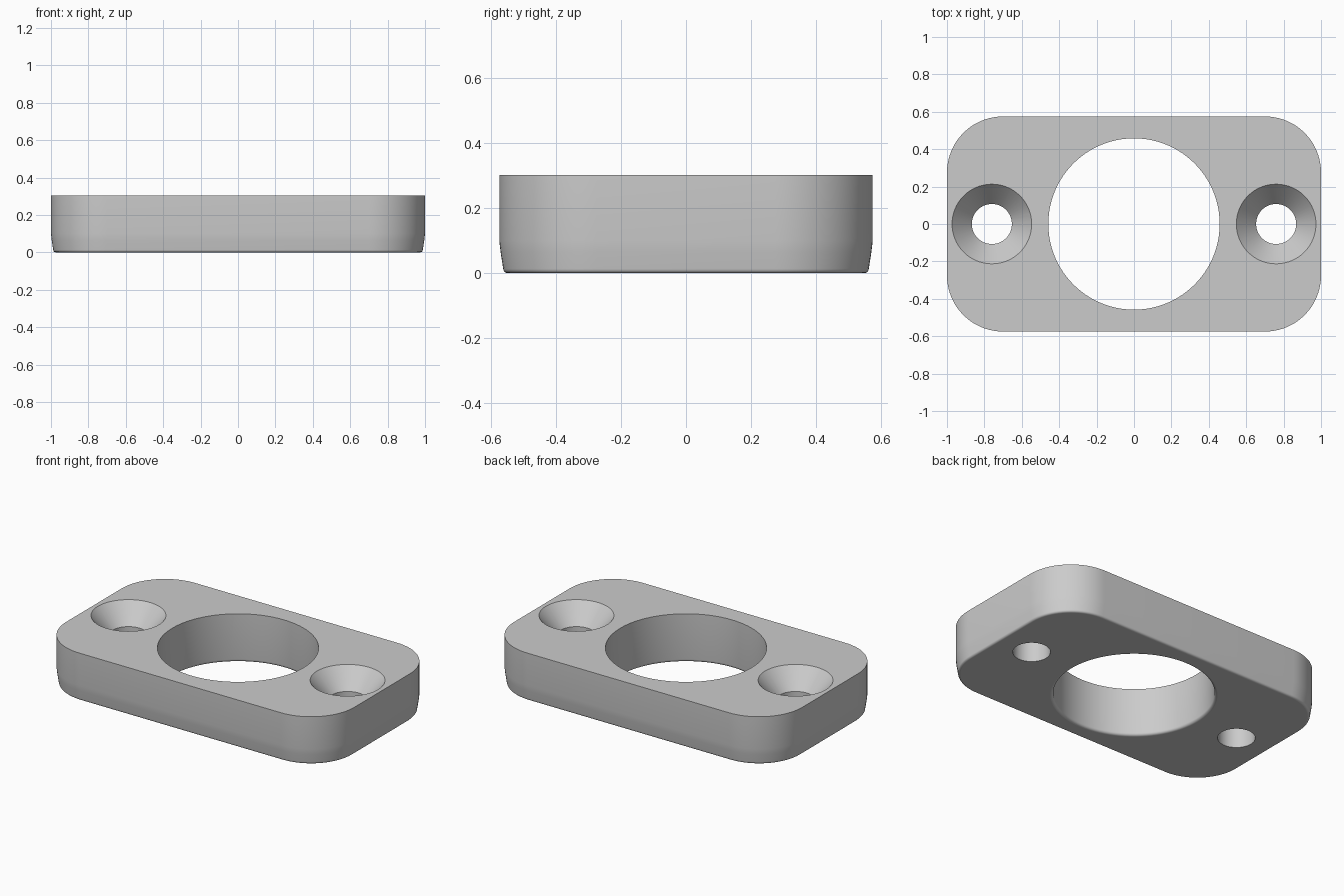
import bpy, bmesh
from math import sin, cos, pi, radians

cube = bpy.data.objects.get("Cube")
if cube:
    bpy.data.objects.remove(cube)

HALF_X, HALF_Y, HEIGHT, CORNER = 1.0, 0.575, 0.303, 0.3
BORE, BORE_LIP = 0.458, 0.017
SCREW_X, SCREW_R, SINK_R, SINK_DEPTH = 0.76, 0.107, 0.213, 0.12

grey = bpy.data.materials.new("light grey")
grey.use_nodes = True
colour = (0.6, 0.6, 0.6, 1)
grey.diffuse_color = colour
grey.node_tree.nodes["Principled BSDF"].inputs["Base Color"].default_value = colour


def rounded_rect(inset, steps=20):
    """Outline of the plate, pulled in by inset."""
    r = CORNER - inset
    points = []
    for i, (sx, sy) in enumerate([(1, 1), (-1, 1), (-1, -1), (1, -1)]):
        for k in range(steps + 1):
            a = (i + k / steps) * pi / 2
            points.append((sx * (HALF_X - CORNER) + r * cos(a),
                           sy * (HALF_Y - CORNER) + r * sin(a)))
    return points


def circle(x, r, sides=96):
    return [(x + r * cos(2 * pi * k / sides), r * sin(2 * pi * k / sides))
            for k in range(sides)]


def loft(name, sections):
    """Closed solid through (outline, z) sections, listed bottom to top."""
    bm = bmesh.new()
    rings = [[bm.verts.new((x, y, z)) for x, y in outline] for outline, z in sections]
    for low, high in zip(rings, rings[1:]):
        for i in range(len(low)):
            j = (i + 1) % len(low)
            bm.faces.new((low[i], low[j], high[j], high[i]))
    bm.faces.new(rings[0][::-1])
    bm.faces.new(rings[-1])
    mesh = bpy.data.meshes.new(name)
    bm.to_mesh(mesh)
    bm.free()
    obj = bpy.data.objects.new(name, mesh)
    bpy.context.collection.objects.link(obj)
    mesh.materials.append(grey)
    return obj


def fillet(r, steps=5):
    """Quarter-round (inset, z) pairs, from the flat underside up to the wall."""
    return [(r * (1 - sin(a)), r * (1 - cos(a)))
            for a in (k * pi / 2 / steps for k in range(steps + 1))]


# Plate: rounded lower edge, slight draft, then upright walls
DRAFT = 0.012
profile = [(DRAFT + i, z) for i, z in fillet(0.014)]
profile += [(0.004, 0.065), (0, 0.1), (0, HEIGHT)]
plate = loft("mounting_plate", [(rounded_rect(i), z) for i, z in profile])

# Cutters: main bore with softened lower lip, two countersunk screw holes
bore = [(BORE + BORE_LIP, -0.1)]
bore += [(BORE + i, z) for i, z in fillet(BORE_LIP)] + [(BORE, HEIGHT + 0.1)]
cutters = [loft("bore_cutter", [(circle(0, r), z) for r, z in bore])]
slope = (SINK_R - SCREW_R) / SINK_DEPTH
screw = [(SCREW_R, -0.1), (SCREW_R, HEIGHT - SINK_DEPTH),
         (SINK_R + 0.05 * slope, HEIGHT + 0.05)]
for side in (-1, 1):
    cutters.append(loft("screw_hole_cutter",
                        [(circle(side * SCREW_X, r, 64), z) for r, z in screw]))

bpy.ops.object.select_all(action='DESELECT')
bpy.context.view_layer.objects.active = plate
plate.select_set(True)
for cutter in cutters:
    cutter.hide_render = True
    mod = plate.modifiers.new("hole", 'BOOLEAN')
    mod.operation, mod.solver, mod.object = 'DIFFERENCE', 'EXACT', cutter
    bpy.ops.object.modifier_apply(modifier=mod.name)
    bpy.data.objects.remove(cutter)

# Smooth walls, flat top and underside
bpy.ops.object.shade_smooth_by_angle(angle=radians(30))
for face in plate.data.polygons:
    if abs(face.normal.z) > 0.99:
        face.use_smooth = False
